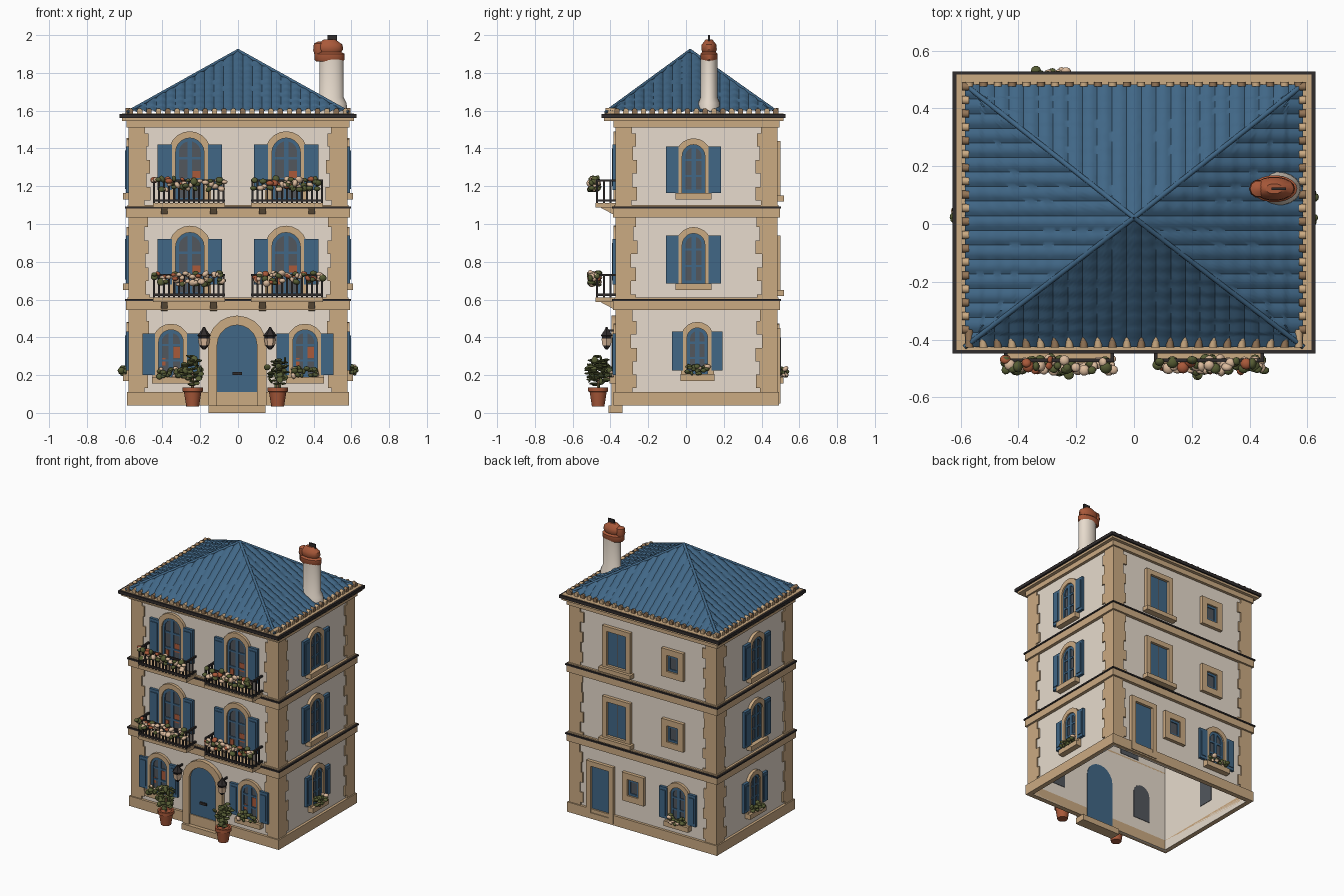
import bpy, bmesh, math, random
from mathutils import Matrix, Vector

if "Cube" in bpy.data.objects:
    bpy.data.objects.remove(bpy.data.objects["Cube"])

random.seed(4)
COL = {"blue": (0.052, 0.135, 0.24), "tan": (0.60, 0.405, 0.225), "plaster": (0.80, 0.71, 0.61),
       "iron": (0.03, 0.025, 0.025), "terracotta": (0.40, 0.10, 0.042), "leaf": (0.095, 0.11, 0.035),
       "glass": (0.085, 0.095, 0.11), "petal": (0.72, 0.50, 0.34), "brown_tile": (0.30, 0.18, 0.095)}
MATS = {}
for k, c in COL.items():
    MATS[k] = bpy.data.materials.new(k)
    MATS[k].diffuse_color = (*c, 1)
parts = {}
I = Matrix.Identity(4)
# Wall frames: u to the right, v up, w outwards, w = 0 on the wall plane
OFF = (0.365, 0.57, 0.475, 0.57)
ENDS = ((-0.57, 0.57), (-0.365, 0.475), (-0.57, 0.57), (-0.475, 0.365))
FACE = [Matrix.Rotation(k * math.pi / 2, 4, 'Z') @ Matrix.Rotation(math.pi / 2, 4, 'X')
        @ Matrix.Translation((0, 0, OFF[k])) for k in range(4)]
FRONT, RIGHT, BACK, LEFT = FACE


def mesh(name, mat):
    return parts.setdefault(name, (bmesh.new(), mat))[0]


def prism(name, mat, M, pts, w0, w1):
    bm = mesh(name, mat)
    a, b = [[bm.verts.new(M @ Vector((u, v, w))) for u, v in pts] for w in (w0, w1)]
    bm.faces.new(a[::-1])
    bm.faces.new(b)
    n = len(pts)
    for i in range(n):
        j = (i + 1) % n
        bm.faces.new((a[i], a[j], b[j], b[i]))


def rect(u0, u1, v0, v1):
    return [(u0, v0), (u1, v0), (u1, v1), (u0, v1)]


def box(name, mat, M, u0, u1, v0, v1, w0, w1):
    prism(name, mat, M, rect(u0, u1, v0, v1), w0, w1)


def arch(u, hw, v0, top, n=10):
    return [(u + hw, v0)] + [(u + hw * math.cos(math.pi * i / n), top - hw + hw * math.sin(math.pi * i / n))
                             for i in range(n + 1)] + [(u - hw, v0)]


def ring(name, mat, M, outer, inner, w0, w1):
    bm = mesh(name, mat)
    o0, o1, i0, i1 = [[bm.verts.new(M @ Vector((u, v, w))) for u, v in p]
                      for p, w in ((outer, w0), (outer, w1), (inner, w0), (inner, w1))]
    n = len(outer)
    for i in range(n):
        j = (i + 1) % n
        for q, r in ((o0, o1), (o1, i1), (i1, i0), (i0, o0)):
            bm.faces.new((q[i], q[j], r[j], r[i]))


def lathe(name, mat, loc, prof, n=12, sx=1, sy=1):
    bm = mesh(name, mat)
    rows = [[bm.verts.new((loc[0] + sx * r * math.cos(2 * math.pi * i / n),
                           loc[1] + sy * r * math.sin(2 * math.pi * i / n), loc[2] + z))
             for i in range(n)] for r, z in prof]
    for a, b in zip(rows, rows[1:]):
        for i in range(n):
            bm.faces.new((a[i], a[(i + 1) % n], b[(i + 1) % n], b[i]))
    bm.faces.new(rows[0][::-1])
    bm.faces.new(rows[-1])


def blob(name, mat, p, r, flat=1.0):
    R = Matrix.Rotation(random.uniform(0, 6), 4, random.choice('XYZ'))
    bmesh.ops.create_icosphere(mesh(name, mat), subdivisions=2, radius=r,
                               matrix=Matrix.Translation(p) @ R @ Matrix.Diagonal((1, 1, flat, 1)))


def greenery(M, u0, u1, v, w, n, spread, kinds, size):
    for i in range(n):
        p = M @ Vector((random.uniform(u0, u1), v + random.uniform(-spread, spread),
                        w + random.uniform(-0.02, 0.025)))
        k = random.choice(kinds)
        blob("flowers_" + k, k, p, random.uniform(0.7, 1.2) * size, 0.7)


def skirt(name, mat, d, z0, z1, inset=0.015):
    # rectangular ring running round the house, d proud of the walls
    ring(name, mat, I, rect(-0.57 - d, 0.57 + d, -0.365 - d, 0.475 + d),
         rect(-0.57 + inset, 0.57 - inset, -0.365 + inset, 0.475 - inset), z0, z1)


def window(M, u, hw, v0, top, fw, sw, s0, s1, sill=True, curtain=False, planter=False):
    ring("window_surrounds", "tan", M, arch(u, hw + fw, v0, top + fw), arch(u, hw, v0, top), -0.005, 0.02)
    prism("window_glass", "glass", M, arch(u, hw, v0, top), -0.018, 0.003)
    ring("window_frames", "blue", M, arch(u, hw, v0, top), arch(u, hw - 0.017, v0 + 0.017, top - 0.017), -0.005, 0.01)
    box("window_bars", "blue", M, u - 0.012, u + 0.012, v0, top - 0.005, 0, 0.01)
    for f in (0.35, 0.68):
        v = v0 + (top - v0) * f
        box("window_bars", "blue", M, u - hw, u + hw, v - 0.006, v + 0.006, 0, 0.009)
    if curtain:
        box("curtains", "terracotta", M, u + 0.014, u + hw - 0.018, v0 + 0.1, v0 + 0.16, 0.002, 0.005)
        box("curtains", "terracotta", M, u - hw + 0.018, u - 0.03, v0 + 0.06, v0 + 0.1, 0.002, 0.005)
    for s in (-1, 1):
        a, b = sorted((u + s * (hw + 0.02), u + s * (hw + 0.02 + sw)))
        box("shutters", "blue", M, a, b, s0, s1, 0.004, 0.023)
        box("shutter_panels", "blue", M, a + 0.012, b - 0.012, s0 + 0.02, s1 - 0.02, 0.02, 0.028)
    if sill:
        box("window_sills", "tan", M, u - hw - 0.035, u + hw + 0.035, v0 - 0.035, v0, -0.005, 0.04)
    if planter:
        greenery(M, u - hw, u + hw, v0 + 0.025, 0.03, 26, 0.022, ("leaf",) * 5 + ("petal",), 0.016)


# Walls, open underneath
for M, (a, b) in zip(FACE, ENDS):
    box("walls", "plaster", M, a, b, 0.04, 1.55, -0.015, 0)
    # Corner stones with alternating lengths
    for i in range(21):
        z = 0.06 + i * 0.071
        w = (0.08, 0.1)[i % 2] + random.uniform(-0.008, 0.008)
        box("corner_stones", "tan", M, a - 0.009, a + w, z, z + 0.071, -0.003, 0.009)
        box("corner_stones", "tan", M, b - w, b + 0.009, z, z + 0.071, -0.003, 0.009)

# Base course, floor bands, cornice and gutter
skirt("base_course", "tan", 0.018, 0.04, 0.11)
for z in (0.58, 1.07):
    skirt("floor_bands", "tan", 0.022, z - 0.035, z + 0.012)
    skirt("floor_band_caps", "iron", 0.028, z + 0.012, z + 0.022, -0.015)
    skirt("floor_band_tops", "tan", 0.016, z + 0.012, z + 0.03)
skirt("cornice_lower", "tan", 0.02, 1.51, 1.545)
ring("cornice_upper", "tan", I, rect(-0.614, 0.614, -0.435, 0.517), rect(-0.555, 0.555, -0.35, 0.46), 1.545, 1.584)
ring("gutter", "iron", I, rect(-0.627, 0.627, -0.448, 0.527), rect(-0.613, 0.613, -0.434, 0.516), 1.56, 1.582)

# Front windows with balconies on the upper floors
for u in (-0.255, 0.255):
    for z in (1.10, 0.60):
        window(FRONT, u, 0.075, z + 0.02, z + 0.355, 0.036, 0.075, z + 0.08, z + 0.32, False, True)
        c, h = u + math.copysign(0.005, u), 0.19
        box("balcony_slabs", "tan", FRONT, c - h, c + h, z - 0.012, z + 0.012, 0, 0.115)
        for s in (-0.13, 0.13):
            prism("balcony_brackets", "tan", FRONT @ Matrix.Translation((c + s, 0, 0)) @ Matrix.Rotation(-math.pi / 2, 4, 'Y'),
                  [(0, z - 0.012), (0.09, z - 0.012), (0, z - 0.06)], -0.018, 0.018)
        for v in (0.025, 0.13):
            box("balcony_rails", "iron", FRONT, c - h, c + h, z + v - 0.006, z + v + 0.006, 0.1, 0.112)
            for s in (-1, 1):
                e = c + s * (h - 0.006)
                box("balcony_rails", "iron", FRONT, e - 0.006, e + 0.006, z + v - 0.006, z + v + 0.006, 0, 0.11)
        for i in range(15):
            e = c - h + 0.006 + i * (2 * h - 0.012) / 14
            box("balcony_bars", "iron", FRONT, e - 0.005, e + 0.005, z + 0.01, z + 0.13, 0.101, 0.111)
        for s in (-1, 1):
            for w in (0.03, 0.065):
                e = c + s * (h - 0.006)
                box("balcony_bars", "iron", FRONT, e - 0.005, e + 0.005, z + 0.01, z + 0.13, w, w + 0.01)
        greenery(FRONT, c - h, c + h, z + 0.11, 0.118, 52, 0.03,
                 ("leaf", "leaf", "leaf", "petal", "petal", "petal", "terracotta"), 0.018)
    g = math.copysign(0.355, u)
    window(FRONT, g, 0.065, 0.19, 0.44, 0.032, 0.065, 0.2, 0.42, True, True, True)

# Side windows on both sides
for M, u in ((RIGHT, 0.04), (LEFT, -0.04)):
    for v0, top in ((1.165, 1.42), (0.685, 0.95)):
        window(M, u, 0.06, v0, top, 0.034, 0.066, v0, top - 0.01)
    window(M, u + math.copysign(0.02, u), 0.055, 0.205, 0.45, 0.032, 0.058, 0.225, 0.43, planter=True)


# Back windows: square surrounds, a back door and one arched window
def square_window(u, hw, v0, v1, mat, name, fw=0.035):
    ring(name + "_surrounds", "tan", BACK, rect(u - hw, u + hw, v0, v1),
         rect(u - hw + fw, u + hw - fw, v0 + fw, v1 - fw), -0.005, 0.024)
    box(name + "_panels", mat, BACK, u - hw + fw, u + hw - fw, v0 + fw, v1 - fw, -0.018, 0.006)


for z in (1.13, 0.63):
    square_window(-0.2, 0.11, z, z + 0.31, "blue", "back_shutter")
    box("back_shutter_bars", "glass", BACK, -0.204, -0.196, z + 0.04, z + 0.27, 0.005, 0.009)
    box("window_sills", "tan", BACK, -0.325, -0.075, z - 0.01, z + 0.02, 0, 0.045)
for u, z in ((0.24, 1.205), (0.24, 0.705), (-0.07, 0.24)):
    square_window(u, 0.085, z, z + 0.2, "glass", "back_small_window", 0.043)
    ring("back_small_frames", "blue", BACK, rect(u - 0.042, u + 0.042, z + 0.043, z + 0.157),
         rect(u - 0.026, u + 0.026, z + 0.059, z + 0.141), 0, 0.012)
square_window(-0.33, 0.105, 0.05, 0.45, "blue", "back_door")
window(BACK, 0.28, 0.06, 0.19, 0.44, 0.034, 0.062, 0.2, 0.42, planter=True)

# Front door, its surround and step
ring("door_surround", "tan", FRONT, arch(-0.005, 0.155, 0.04, 0.515), arch(-0.005, 0.105, 0.04, 0.465), -0.005, 0.03)
prism("front_door", "blue", FRONT, arch(-0.005, 0.105, 0.04, 0.465), -0.018, 0.012)
box("door_handle", "iron", FRONT, -0.03, 0.02, 0.2, 0.217, 0.01, 0.022)
box("door_step", "tan", FRONT, -0.155, 0.145, 0.0, 0.04, -0.03, 0.045)

# Lanterns and potted shrubs beside the door
for x, px in ((-0.18, -0.24), (0.17, 0.21)):
    lathe("lanterns", "iron", (x, -0.42, 0.335), [(0.006, 0), (0.02, 0.015), (0.03, 0.07), (0.036, 0.075), (0.012, 0.105), (0.005, 0.12)], 6)
    lathe("lantern_glass", "petal", (x, -0.42, 0.357), [(0.026, 0), (0.032, 0.038)], 6)
    box("lantern_arms", "iron", FRONT, x - 0.005, x + 0.005, 0.43, 0.442, 0, 0.055)
    lathe("flower_pots", "terracotta", (px, -0.465, 0.035), [(0.034, 0), (0.046, 0.075), (0.054, 0.078), (0.054, 0.1), (0.04, 0.1), (0.038, 0.09)], 14)
    lathe("shrub_stems", "brown_tile", (px, -0.465, 0.12), [(0.008, 0), (0.006, 0.1)], 6)
    for i in range(60):
        d = Vector((random.gauss(0, 1), random.gauss(0, 1), random.gauss(0, 1))).normalized() * random.uniform(0.4, 1)
        blob("shrub_leaves", "leaf", (px + d.x * 0.06, -0.465 + d.y * 0.06, 0.225 + d.z * 0.085), 0.018, 0.35)

# Hipped roof with barrel tile ridges
APEX, X, Y0, Y1, Z = Vector((0, 0.022, 1.918)), 0.585, -0.425, 0.482, 1.592
corners = [Vector(p) for p in ((-X, Y0, Z), (X, Y0, Z), (X, Y1, Z), (-X, Y1, Z))]
for k in range(4):
    a, b = corners[k], corners[(k + 1) % 4]
    e = b - a
    sa = (APEX - a).dot(e) / e.length_squared
    rise = APEX - (a + e * sa)
    waves = round(e.length / 0.05)
    n, m = waves * 4, 28
    bm = mesh("roof_tiles", "blue")
    grid = []
    for i in range(n + 1):
        s = i / n
        tm = min(s / sa, (1 - s) / (1 - sa))
        col = []
        for j in range(m + 1):
            t = tm * j / m
            p = a + e * s + rise * t
            p.z += 0.010 * abs(math.sin(math.pi * waves * s)) + 0.006 * (1 - (t * 10) % 1) - 0.006
            col.append(bm.verts.new(p))
        grid.append(col)
    for c0, c1 in zip(grid, grid[1:]):
        for j in range(m):
            bm.faces.new((c0[j], c1[j], c1[j + 1], c0[j + 1]))
    # Hip ridge capping
    d = APEX - a
    bmesh.ops.create_cone(mesh("roof_hips", "blue"), segments=10, radius1=0.009, radius2=0.009, depth=d.length, cap_ends=True,
                          matrix=Matrix.Translation((a + APEX) / 2) @ d.to_track_quat('Z', 'Y').to_matrix().to_4x4())
    # Exposed tile ends along the eaves
    lo, hi = ENDS[k]
    for i in range(waves + 1):
        u = lo + (hi - lo) * i / waves
        mat = ("brown_tile", "tan")[i % 2]
        prism("eave_tile_ends_" + mat, mat, FACE[k], arch(u, 0.014, 1.575, 1.613, n=6), 0.0, (0.062, 0.025, 0.016, 0.025)[k])

# Chimney with clay cap
lathe("chimney_stack", "plaster", (0.495, 0.122, 1.57), [(0.085, 0), (0.08, 0.07), (0.064, 0.1), (0.064, 0.30)], 20, 1, 0.72)
lathe("chimney_cap", "terracotta", (0.485, 0.122, 1.86), [(0.07, 0), (0.08, 0.01), (0.08, 0.04), (0.062, 0.05), (0.072, 0.065),
                                                           (0.068, 0.09), (0.04, 0.11), (0.03, 0.118)], 18, 1, 0.58)
lathe("chimney_knob", "terracotta", (0.43, 0.122, 1.9), [(0.026, 0), (0.032, 0.02), (0.028, 0.055), (0.01, 0.065)], 10)
box("chimney_vent", "iron", I, 0.475, 0.525, 0.117, 0.127, 1.96, 2.0)

# Turn the collected meshes into objects
for name, (bm, mat) in parts.items():
    if name != "roof_tiles":
        bmesh.ops.recalc_face_normals(bm, faces=bm.faces)
    me = bpy.data.meshes.new(name)
    bm.to_mesh(me)
    bm.free()
    me.materials.append(MATS[mat])
    ob = bpy.data.objects.new(name, me)
    bpy.context.collection.objects.link(ob)
    ob.select_set(True)
    bpy.context.view_layer.objects.active = ob
bpy.ops.object.shade_smooth_by_angle(angle=math.radians(40))

for m in bpy.data.materials:
    if m.users and not m.is_grease_pencil:
        m.use_nodes = True
        m.node_tree.nodes["Principled BSDF"].inputs["Base Color"].default_value = m.diffuse_color
